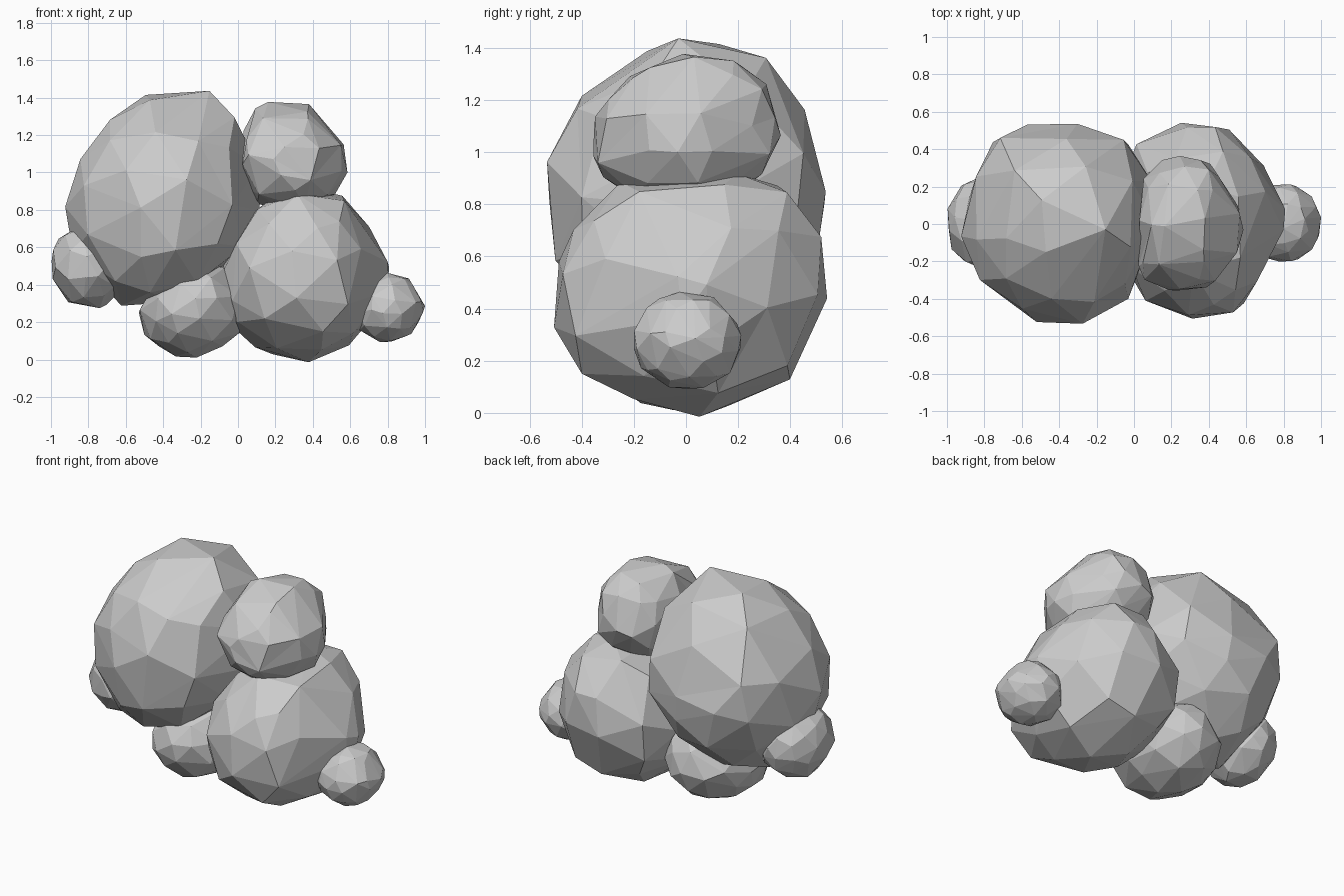
import bpy, bmesh, random
from mathutils import Vector, Euler

if "Cube" in bpy.data.objects:
    bpy.data.objects.remove(bpy.data.objects["Cube"])


def reach(poly, u, v):
    """Distance from the origin to the outline along direction (u, v)."""
    best = 0
    for (ax, ay), (bx, by) in zip(poly, poly[1:] + poly[:1]):
        ex, ey = bx - ax, by - ay
        det = u * ey - v * ex
        if abs(det) < 1e-9:
            continue
        t = (ax * ey - ay * ex) / det
        s = (ax * v - ay * u) / det
        if t > 0 and -1e-6 <= s <= 1 + 1e-6:
            best = max(best, t)
    return best or 1


def blob(name, lo, hi, seed, front=None, side=None, top=None, keep=0.3):
    """Faceted lump in the box lo..hi, swelling to rough outlines where given."""
    rnd = random.Random(seed)
    lo, hi = Vector(lo), Vector(hi)
    mid, half = (lo + hi) / 2, (hi - lo) / 2
    outlines = []
    for pts, i, j in ((front, 0, 2), (side, 1, 2), (top, 0, 1)):
        if pts:
            pts = [((a - mid[i]) / half[i], (b - mid[j]) / half[j]) for a, b in pts]
        outlines.append((pts, i, j))
    bm = bmesh.new()
    bmesh.ops.create_icosphere(bm, subdivisions=3, radius=1)
    turn = Euler([rnd.uniform(0, 3) for _ in range(3)]).to_matrix()
    for v in bm.verts:
        d = (turn @ v.co).normalized()
        total = weight = 0
        for pts, i, j in outlines:
            flat = Vector((d[i], d[j]))
            w = 1 / (1.03 - flat.length_squared)
            r = 1
            if pts and flat.length > 1e-4:
                flat.normalize()
                r = reach(pts, flat.x, flat.y)
            total += w * r
            weight += w
        d *= total / weight * rnd.uniform(1.0, 1.025)
        v.co = Vector(d[k] * half[k] for k in range(3))
    bmesh.ops.recalc_face_normals(bm, faces=bm.faces)
    mesh = bpy.data.meshes.new(name)
    bm.to_mesh(mesh)
    bm.free()
    ob = bpy.data.objects.new(name, mesh)
    ob.location = mid
    bpy.context.collection.objects.link(ob)
    # coarse irregular facets
    mod = ob.modifiers.new("facets", 'DECIMATE')
    mod.ratio = keep
    return ob


# two large lumps
blob("large_lump_left", (-0.93, -0.54, 0.28), (0.12, 0.54, 1.45), 3,
     front=[(-.93, .78), (-.82, 1.06), (-.67, 1.29), (-.43, 1.41), (-.22, 1.45), (0, 1.31),
            (.08, 1.1), (.12, .82), (.02, .58), (-.25, .37), (-.52, .28), (-.62, .28), (-.89, .61)],
     side=[(-.54, .75), (-.5, 1), (-.4, 1.2), (-.17, 1.37), (.01, 1.45), (.31, 1.37), (.46, 1.13),
           (.53, .8), (.5, .6), (.3, .36), (0, .28), (-.3, .36), (-.5, .57)],
     top=[(-.93, -.05), (-.86, .22), (-.74, .48), (-.52, .54), (-.25, .53), (-.02, .44), (.1, .2),
          (.12, -.05), (.02, -.28), (-.12, -.48), (-.31, -.54), (-.56, -.5), (-.82, -.3)])
blob("large_lump_right", (-0.10, -0.50, 0.0), (0.82, 0.54, 0.92), 8,
     front=[(-.07, .2), (-.1, .4), (-.03, .6), (.1, .82), (.3, .9), (.57, .88), (.7, .71),
            (.82, .46), (.75, .3), (.62, .1), (.42, 0), (.18, .01)],
     side=[(-.5, .26), (-.5, .55), (-.38, .77), (-.22, .89), (.1, .92), (.36, .91), (.54, .68),
           (.54, .45), (.41, .14), (.08, 0), (-.1, .01), (-.4, .15)],
     top=[(.82, .05), (.69, .3), (.52, .48), (.3, .54), (0, .44), (-.1, .1), (-.06, -.2),
          (.05, -.4), (.26, -.5), (.51, -.48), (.63, -.38), (.75, -.1)])
# medium lumps: on top and underneath
blob("top_lump", (0.02, -0.36, 0.79), (0.59, 0.36, 1.38), 5,
     front=[(.02, 1.1), (.04, 1.25), (.12, 1.38), (.37, 1.36), (.57, 1.15), (.59, 1), (.5, .87),
            (.3, .79), (.06, .84)],
     side=[(-.36, 1.1), (-.29, 1.21), (-.17, 1.31), (.05, 1.38), (.2, 1.35), (.3, 1.28),
           (.36, 1.03), (.27, .9), (.1, .79), (-.2, .82), (-.36, .93)],
     top=[(.02, -.2), (.05, .25), (.14, .34), (.3, .36), (.4, .34), (.59, 0), (.55, -.15),
          (.43, -.31), (.22, -.36), (.05, -.3)])
blob("bottom_lump", (-0.53, -0.35, 0.01), (0.05, 0.36, 0.55), 12,
     front=[(-.53, .27), (-.52, .16), (-.43, .07), (-.28, .01), (-.1, .07), (0, .14), (.05, .3),
            (-.07, .5), (-.3, .55)])
# small lumps at the ends
blob("small_lump_left", (-1.00, -0.24, 0.28), (-0.60, 0.25, 0.73), 21,
     front=[(-1, .53), (-.99, .44), (-.9, .3), (-.72, .28), (-.6, .4), (-.6, .6), (-.75, .73),
            (-.9, .69), (-.97, .63)])
blob("small_lump_right", (0.61, -0.20, 0.09), (1.00, 0.21, 0.46), 30,
     front=[(1, .28), (.92, .13), (.77, .09), (.65, .16), (.61, .27), (.68, .4), (.8, .46), (.9, .45)])
